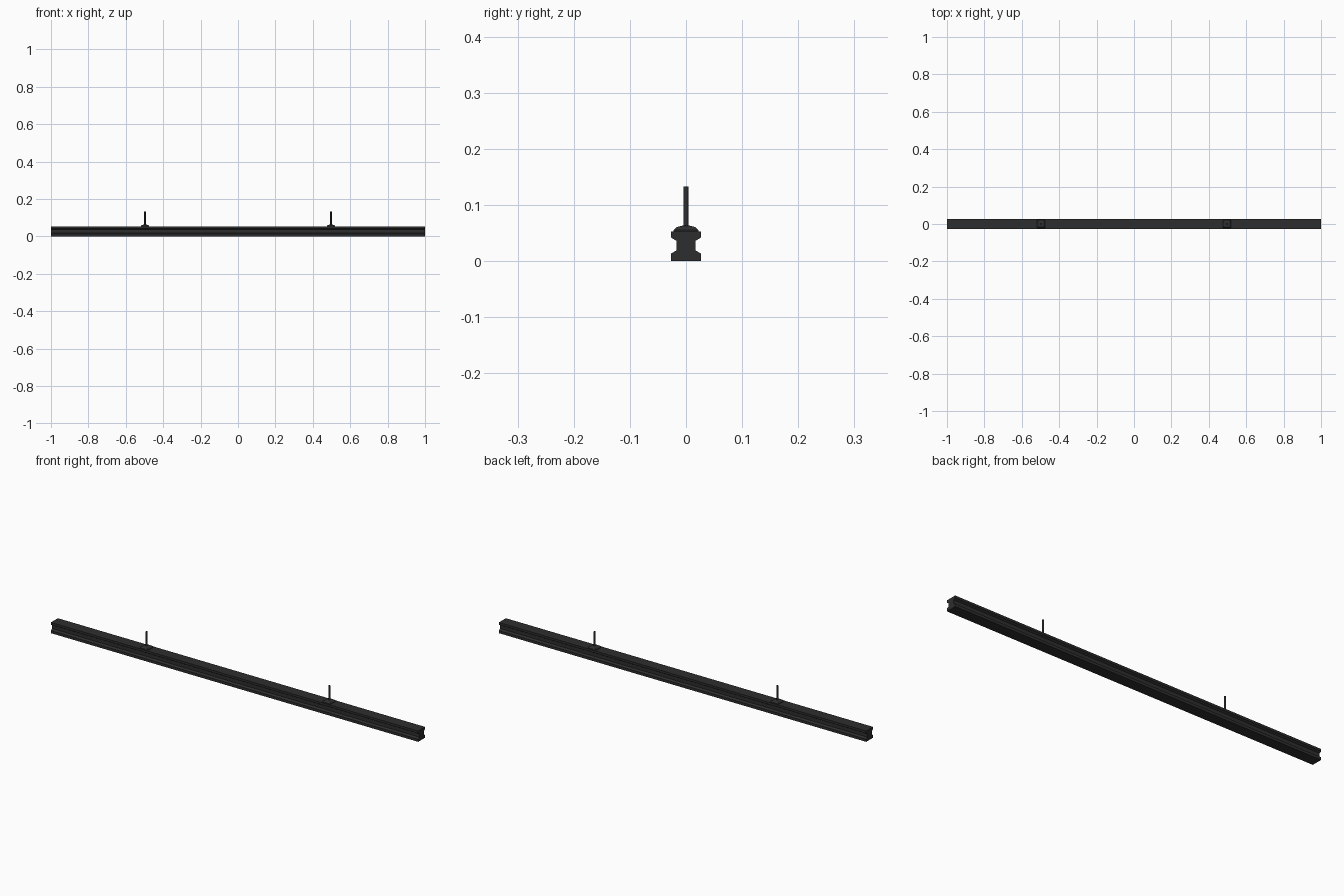
import bpy, bmesh

if "Cube" in bpy.data.objects:
    bpy.data.objects.remove(bpy.data.objects["Cube"])

mat = bpy.data.materials.new("matte black")
mat.diffuse_color = (0.027, 0.027, 0.027, 1)
mat.use_nodes = True
mat.node_tree.nodes["Principled BSDF"].inputs["Base Color"].default_value = mat.diffuse_color


def finish(name, bm):
    bmesh.ops.recalc_face_normals(bm, faces=bm.faces)
    me = bpy.data.meshes.new(name)
    bm.to_mesh(me)
    bm.free()
    me.materials.append(mat)
    ob = bpy.data.objects.new(name, me)
    bpy.context.collection.objects.link(ob)
    return ob


# Track rail: flanged section extruded along x
half = [(0.027, 0), (0.027, 0.013), (0.017, 0.019), (0.017, 0.036),
        (0.027, 0.042), (0.027, 0.053)]
section = half + [(-y, z) for y, z in reversed(half)]
bm = bmesh.new()
face = bm.faces.new([bm.verts.new((-1, y, z)) for y, z in section])
ext = bmesh.ops.extrude_face_region(bm, geom=[face], use_keep_orig=True)
for v in ext["geom"]:
    if isinstance(v, bmesh.types.BMVert):
        v.co.x = 1
finish("track_rail", bm)

for side, x in (("left", -0.497), ("right", 0.497)):
    # Square mounting foot with sloped shoulders
    bm = bmesh.new()
    rings = []
    for r, z in ((0.022, 0.052), (0.022, 0.055), (0.017, 0.0605), (0.007, 0.063)):
        rings.append([bm.verts.new((x + sx * r, sy * r, z))
                      for sx, sy in ((-1, -1), (1, -1), (1, 1), (-1, 1))])
    for a, b in zip(rings, rings[1:]):
        for i in range(4):
            j = (i + 1) % 4
            bm.faces.new((a[i], a[j], b[j], b[i]))
    bm.faces.new(rings[0])
    bm.faces.new(rings[-1])
    finish(side + "_hanger_foot", bm)

    # Round suspension rod
    bpy.ops.mesh.primitive_cylinder_add(vertices=16, radius=0.0045, depth=0.073,
                                        location=(x, 0, 0.0965))
    rod = bpy.context.object
    rod.name = side + "_hanger_rod"
    rod.data.materials.append(mat)
    bpy.ops.object.shade_smooth_by_angle()
